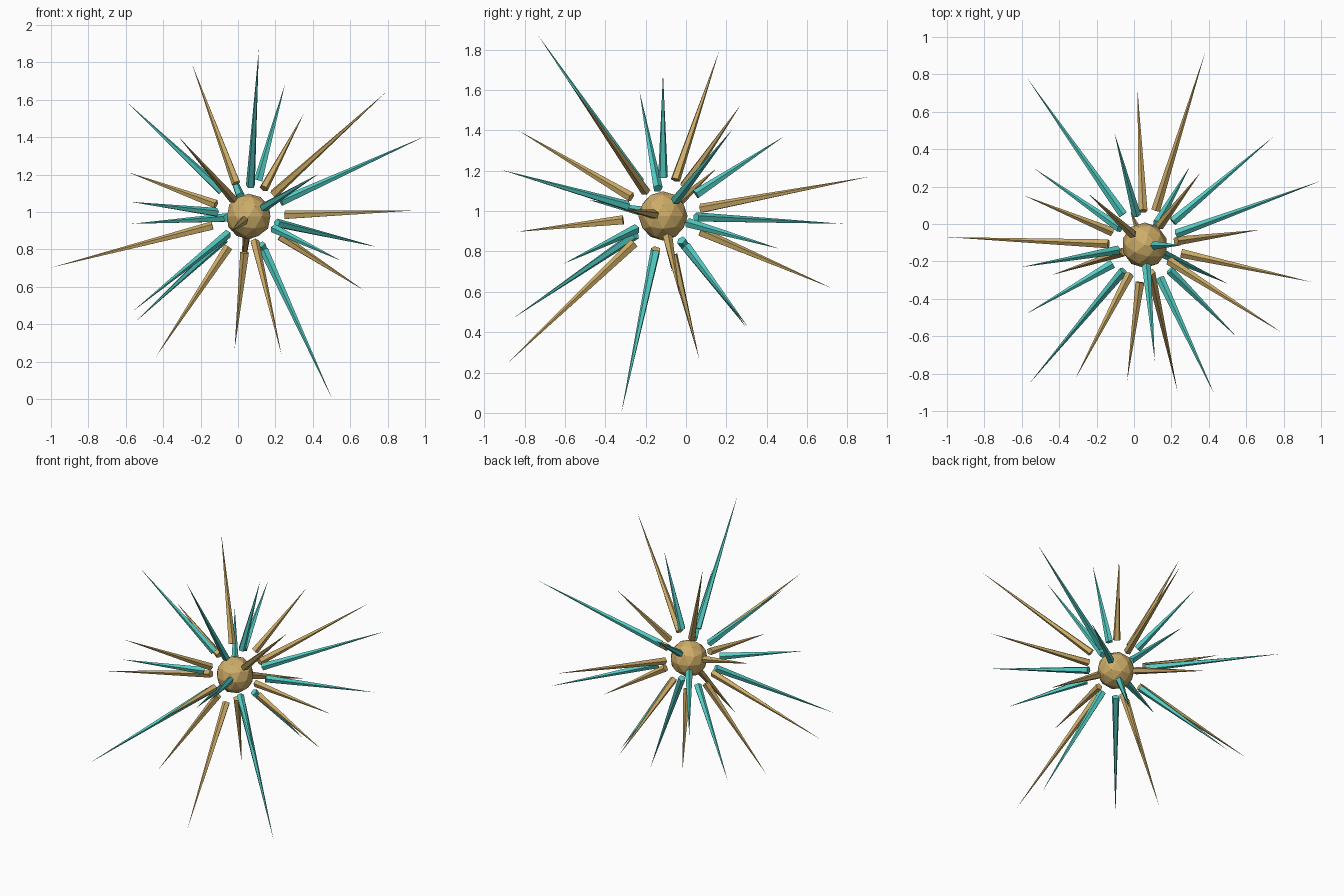
import bpy
import math
from mathutils import Vector

if "Cube" in bpy.data.objects:
    bpy.data.objects.remove(bpy.data.objects["Cube"])

CENTER = Vector((0.057, -0.114, 0.976))
CORE_R = 0.122
BASE_DIST = 0.20                  # gap between core and spike bases
SPIKE_R = 0.025
COUNT = 28
REACH = (0.735, 0.912, 1.092)     # tip distances, repeating


def material(name, rgb):
    m = bpy.data.materials.new(name)
    m.diffuse_color = (*rgb, 1.0)
    m.use_nodes = True
    m.node_tree.nodes["Principled BSDF"].inputs["Base Color"].default_value = m.diffuse_color
    return m


gold = material("gold", (0.62, 0.42, 0.14))
teal = material("teal", (0.09, 0.62, 0.56))

# Faceted central core
bpy.ops.mesh.primitive_ico_sphere_add(subdivisions=2, radius=CORE_R, location=CENTER)
core = bpy.context.object
core.name = "core"
core.data.materials.append(gold)


# Five-sided tapered spike, floating off the core and aimed outward
def spike(name, direction, reach, mat):
    length = reach - BASE_DIST
    bpy.ops.mesh.primitive_cone_add(
        vertices=5, radius1=SPIKE_R, radius2=0, depth=length,
        location=CENTER + direction * (BASE_DIST + length / 2),
        rotation=direction.to_track_quat('Z', 'Y').to_euler())
    ob = bpy.context.object
    ob.name = name
    ob.data.materials.append(mat)


# Spikes spread evenly by the golden angle, from top to bottom
golden_angle = math.pi * (3 - math.sqrt(5))
for i in range(COUNT):
    z = 1 - 2 * (i + 0.5) / COUNT
    r = math.sqrt(1 - z * z)
    a = i * golden_angle
    direction = Vector((r * math.cos(a), r * math.sin(a), z))
    label, mat = ("gold_spike", gold) if i % 2 else ("teal_spike", teal)
    spike(f"{label}_{i + 1:02d}", direction, REACH[i % 3], mat)
